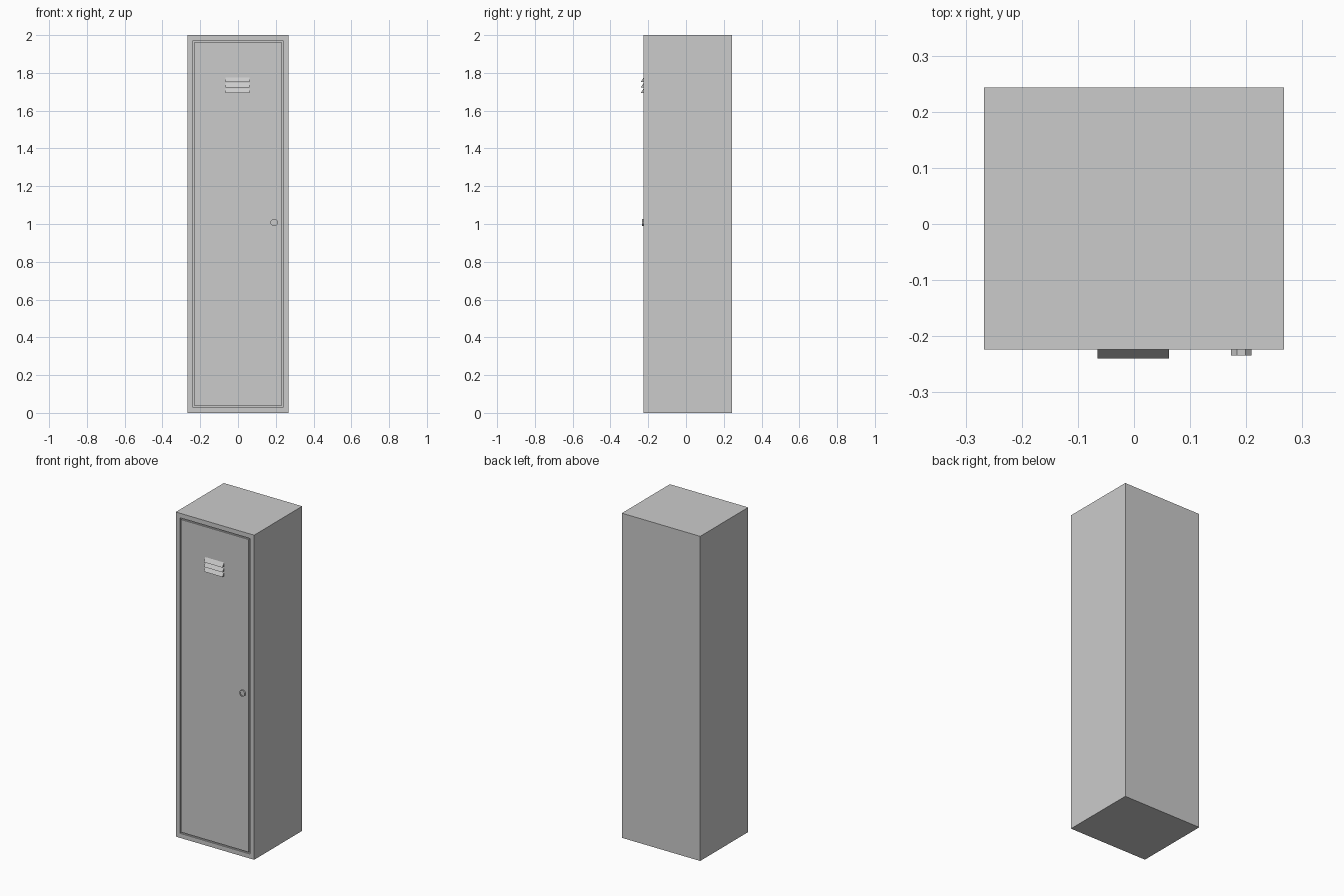
import bpy, bmesh, math
from mathutils import Matrix, Vector

if "Cube" in bpy.data.objects:
    bpy.data.objects.remove(bpy.data.objects["Cube"], do_unlink=True)

metal = bpy.data.materials.new("grey_metal")
metal.use_nodes = True
grey = (0.6, 0.6, 0.6, 1)
metal.diffuse_color = grey
metal.node_tree.nodes["Principled BSDF"].inputs["Base Color"].default_value = grey

FRONT, BACK = -0.224, 0.243
WIDTH, HEIGHT = 0.534, 2.0


def finish(bm, name):
    bmesh.ops.recalc_face_normals(bm, faces=bm.faces[:])
    mesh = bpy.data.meshes.new(name)
    bm.to_mesh(mesh)
    bm.free()
    mesh.materials.append(metal)
    obj = bpy.data.objects.new(name, mesh)
    bpy.context.collection.objects.link(obj)
    return obj


def front_face(bm):
    bm.normal_update()
    return min(bm.faces, key=lambda f: f.calc_center_median().y + f.normal.y)


def inset(bm, face, width):
    bmesh.ops.inset_region(bm, faces=[face], thickness=width, use_even_offset=True)
    return face


def push(bm, face, depth):
    new = bmesh.ops.extrude_discrete_faces(bm, faces=[face])["faces"][0]
    bmesh.ops.translate(bm, verts=new.verts[:], vec=(0, depth, 0))
    bm.normal_update()
    return new


# Cabinet with a groove around the flush door
bm = bmesh.new()
bmesh.ops.create_cube(bm, size=1, matrix=Matrix.Translation(
    (0, (FRONT + BACK) / 2, HEIGHT / 2)) @ Matrix.Diagonal((WIDTH, BACK - FRONT, HEIGHT, 1)))
door = inset(bm, front_face(bm), 0.028)
door = push(bm, door, 0.01)
door = inset(bm, door, 0.009)
push(bm, door, -0.01)
finish(bm, "locker_cabinet")

# Three wedge louvres, sloping outwards to the bottom
for i in range(3):
    bm = bmesh.new()
    top = 1.778 - i * 0.029
    profile = [(FRONT + 0.001, top), (FRONT - 0.016, top - 0.027), (FRONT + 0.001, top - 0.027)]
    side = bm.faces.new([bm.verts.new((-0.065, y, z)) for y, z in profile])
    ext = bmesh.ops.extrude_face_region(bm, geom=[side], use_keep_orig=True)["geom"]
    bmesh.ops.translate(bm, vec=Vector((0.127, 0, 0)),
                        verts=[v for v in ext if isinstance(v, bmesh.types.BMVert)])
    finish(bm, f"vent_louvre_{i + 1}")

# Eight-sided lock with a recessed centre
bm = bmesh.new()
bmesh.ops.create_cone(bm, cap_ends=True, segments=8, radius1=0.02, radius2=0.02, depth=0.012,
                      matrix=Matrix.Translation((0.191, FRONT - 0.004, 1.008))
                      @ Matrix.Rotation(math.pi / 2, 4, "X")
                      @ Matrix.Rotation(math.pi / 8, 4, "Z"))
push(bm, inset(bm, front_face(bm), 0.005), 0.005)
finish(bm, "door_lock")
